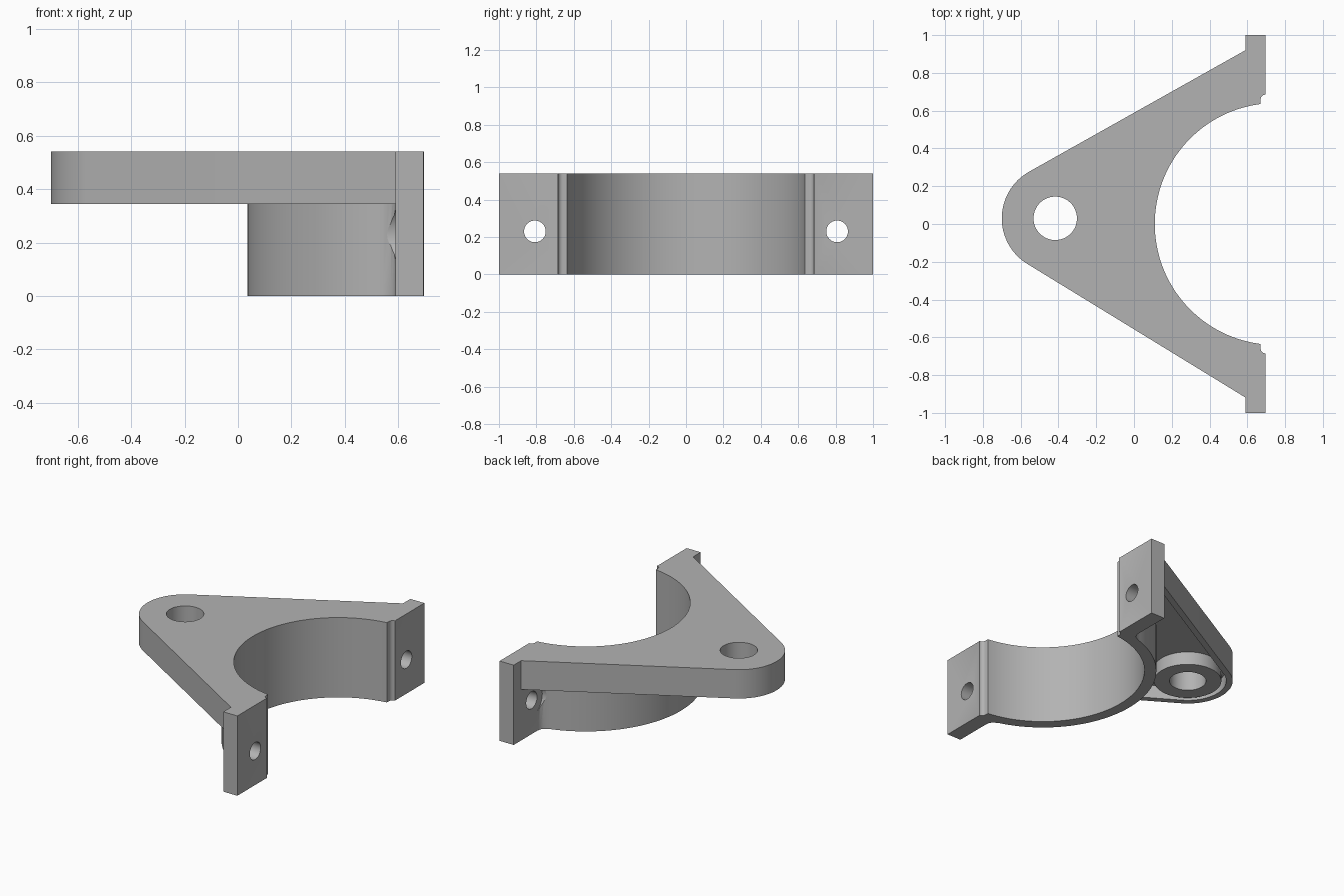
import bpy, bmesh
from math import pi, cos, sin, atan2, acos, hypot
from mathutils import Matrix

if bpy.data.objects.get("Cube"):
    bpy.data.objects.remove(bpy.data.objects["Cube"], do_unlink=True)

TOP, PLATE_Z = 0.54, 0.345          # top of part, underside of arm plate
RING = (0.75, 0.0)                  # clamp bore centre
BORE, OUTER = 0.64, 0.715           # clamp radii
TIP, TIP_R = (-0.417, 0.03), 0.283  # rounded arm end

metal = bpy.data.materials.new("plain grey")
metal.use_nodes = True
GREY = (0.45, 0.45, 0.45, 1)
metal.diffuse_color = GREY
metal.node_tree.nodes["Principled BSDF"].inputs["Base Color"].default_value = GREY


def arc(c, r, a, b, n):
    return [(c[0] + r * cos(a + (b - a) * i / n), c[1] + r * sin(a + (b - a) * i / n))
            for i in range(n + 1)]


def finish(name, bm):
    bmesh.ops.recalc_face_normals(bm, faces=bm.faces)
    mesh = bpy.data.meshes.new(name)
    bm.to_mesh(mesh)
    bm.free()
    mesh.materials.append(metal)
    obj = bpy.data.objects.new(name, mesh)
    bpy.context.collection.objects.link(obj)
    return obj


def prism(name, points, z0, z1):
    bm = bmesh.new()
    face = bm.faces.new([bm.verts.new((x, y, z0)) for x, y in points])
    ext = bmesh.ops.extrude_face_region(bm, geom=[face])["geom"]
    bmesh.ops.translate(bm, vec=(0, 0, z1 - z0),
                        verts=[v for v in ext if isinstance(v, bmesh.types.BMVert)])
    return finish(name, bm)


def cylinder(name, centre, r, depth, axis="Z", n=64):
    bm = bmesh.new()
    m = Matrix.Translation(centre)
    if axis == "X":
        m = m @ Matrix.Rotation(pi / 2, 4, "Y")
    bmesh.ops.create_cone(bm, cap_ends=True, segments=n, radius1=r, radius2=r,
                          depth=depth, matrix=m)
    return finish(name, bm)


def combine(obj, tool, operation):
    mod = obj.modifiers.new("combine", "BOOLEAN")
    mod.operation, mod.object, mod.solver = operation, tool, "EXACT"
    bpy.context.view_layer.objects.active = obj
    bpy.ops.object.modifier_apply(modifier=mod.name)
    bpy.data.objects.remove(tool, do_unlink=True)


def arm_outline(inset, ring_r):
    """Rounded tip, two tangent sides and a concave end along the clamp."""
    angles, ends = [], []
    for s in (1, -1):
        px, py = 0.62, s * 0.937
        dx, dy = px - TIP[0], py - TIP[1]
        a = atan2(dy, dx) + s * acos(TIP_R / hypot(dx, dy))
        angles.append(a)
        ends.append((px - inset * cos(a), py - inset * sin(a)))
    t = acos((RING[0] - 0.62) / ring_r)
    return (arc(TIP, TIP_R - inset, angles[0], angles[1] + 2 * pi, 40) + [ends[1]]
            + arc(RING, ring_r, pi + t, pi - t, 64) + [ends[0]])


# Arm plate, hollow underneath, with a boss round its pivot hole
arm = prism("mounting_bracket", arm_outline(0, 0.68), PLATE_Z, TOP)
combine(arm, prism("pocket", arm_outline(0.04, 0.70), PLATE_Z - 0.1, PLATE_Z + 0.09), "DIFFERENCE")
boss_h = TOP - 0.03 - PLATE_Z
combine(arm, cylinder("boss", (*TIP, PLATE_Z + boss_h / 2), 0.212, boss_h), "UNION")

# Half clamp with flanges, lip notches and filleted outer corners
inner_end = acos((RING[0] - 0.67) / BORE)
outer_end = acos((RING[0] - 0.54) / OUTER)
half = arc(RING, BORE, pi, pi - inner_end, 40)
half += [(0.67, 0.658)] + arc((0.697, 0.658), 0.027, pi, pi / 2, 6)[1:]
half += [(0.695, 0.69), (0.695, 1.0), (0.59, 1.0)]
half += [(0.59, 0.745), (0.585, 0.72), (0.572, 0.702)]
half += arc(RING, OUTER, pi - outer_end, pi, 40)
lower = [(x, -y) for x, y in reversed(half[1:-1])]
combine(arm, prism("clamp", half + lower, 0, TOP), "UNION")

# Pivot hole, flange bolt holes and their spot faces
combine(arm, cylinder("pivot_hole", (*TIP, 0.4), 0.115, 1), "DIFFERENCE")
for s in (1, -1):
    combine(arm, cylinder("bolt_hole", (0.65, s * 0.808, 0.23), 0.058, 0.3, "X", 40), "DIFFERENCE")
    combine(arm, cylinder("spot_face", (0.49, s * 0.808, 0.23), 0.114, 0.2, "X"), "DIFFERENCE")

bpy.ops.object.select_all(action="DESELECT")
arm.select_set(True)
bpy.context.view_layer.objects.active = arm
bpy.ops.object.shade_smooth_by_angle(angle=pi / 6)
